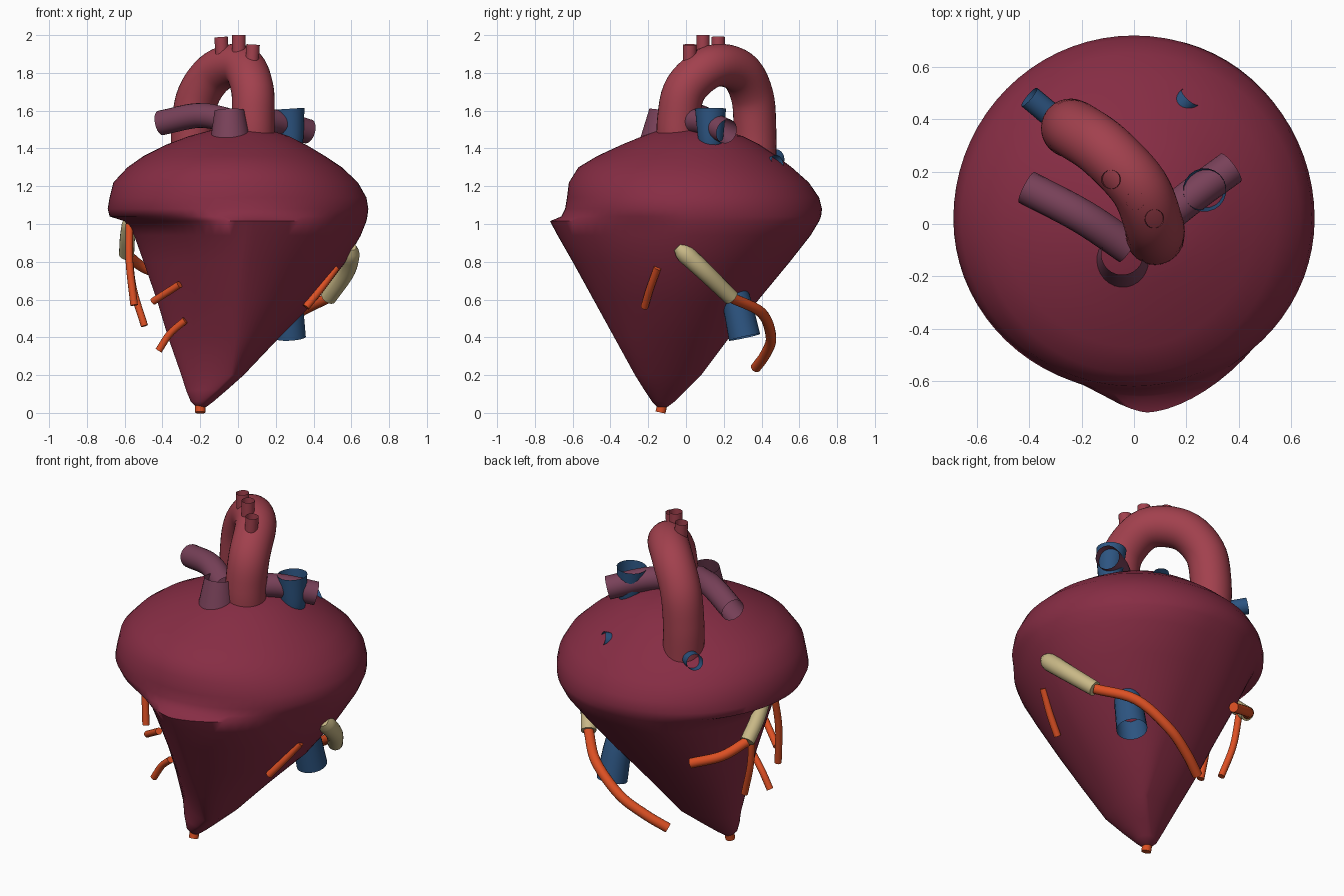
import bpy, bmesh, math
from mathutils import Vector


def material(name, rgb):
    m = bpy.data.materials.new(name)
    m.diffuse_color = (*rgb, 1)
    return m


MUSCLE = material("muscle", (0.24, 0.026, 0.058))
AORTA = material("aorta_red", (0.36, 0.052, 0.075))
PURPLE = material("pulmonary_purple", (0.19, 0.053, 0.1))
BLUE = material("vein_blue", (0.026, 0.09, 0.22))
ORANGE = material("coronary_orange", (0.72, 0.08, 0.017))
CREAM = material("graft_cream", (0.58, 0.48, 0.24))


def finish(name, bm, mat, angle=40):
    me = bpy.data.meshes.new(name)
    bmesh.ops.recalc_face_normals(bm, faces=bm.faces[:])
    bm.to_mesh(me)
    bm.free()
    me.materials.append(mat)
    ob = bpy.data.objects.new(name, me)
    bpy.context.collection.objects.link(ob)
    bpy.ops.object.select_all(action='DESELECT')
    ob.select_set(True)
    bpy.context.view_layer.objects.active = ob
    bpy.ops.object.shade_smooth_by_angle(angle=math.radians(angle))
    return ob


def bridge(bm, rings, caps=True):
    for a, b in zip(rings, rings[1:]):
        n = len(a)
        for i in range(n):
            bm.faces.new((a[i], a[(i + 1) % n], b[(i + 1) % n], b[i]))
    if caps:
        bm.faces.new(rings[0])
        bm.faces.new(rings[-1])


def spline(pts, t):
    i = min(int(t), len(pts) - 2)
    f = t - i
    p1, p2 = pts[i], pts[i + 1]
    p0 = pts[i - 1] if i else p1 * 2 - p2
    p3 = pts[i + 2] if i + 2 < len(pts) else p2 * 2 - p1
    return 0.5 * (2 * p1 + (p2 - p0) * f + (2 * p0 - 5 * p1 + 4 * p2 - p3) * f * f
                  + (3 * p1 - p0 - 3 * p2 + p3) * f ** 3)


def tube(name, pts, radius, mat, end_radius=None, caps=True, sides=20, round_start=False):
    pts = [Vector(p) for p in pts]
    n = 1 if len(pts) == 2 else (len(pts) - 1) * 6
    path = [spline(pts, (len(pts) - 1) * k / n) for k in range(n + 1)]
    bm = bmesh.new()
    rings, up = [], None
    for k, p in enumerate(path):
        d = (path[min(k + 1, n)] - path[max(k - 1, 0)]).normalized()
        if up is None:
            up = d.orthogonal()
        up = (up - d * up.dot(d)).normalized()
        side = d.cross(up)
        r = radius + ((end_radius or radius) - radius) * k / n
        if round_start and k < 2:
            r *= (0.5, 0.85)[k]
        rings.append([bm.verts.new(p + r * (up * math.cos(a) + side * math.sin(a)))
                      for a in (2 * math.pi * j / sides for j in range(sides))])
    bridge(bm, rings, caps)
    return finish(name, bm, mat)


# heart muscle sections: z, xmin, xmax, ymin, ymax, x0, y0
# and exponents for the front-left, front-right and back-left quarters
SECTIONS = [
    (0.03, -0.22, -0.17, -0.15, -0.10, -0.195, -0.125),
    (0.06, -0.25, -0.13, -0.18, -0.06, -0.18, -0.12),
    (0.12, -0.275, -0.06, -0.22, 0.00, -0.11, -0.11),
    (0.20, -0.30, 0.03, -0.27, 0.08, -0.03, -0.09),
    (0.40, -0.37, 0.22, -0.38, 0.23, 0.00, -0.05),
    (0.60, -0.43, 0.42, -0.49, 0.385, 0.01, -0.02),
    (0.80, -0.50, 0.57, -0.60, 0.55, 0.03, 0.0),
    (0.94, -0.55, 0.65, -0.68, 0.66, 0.05, 0.02),
    (1.015, -0.60, 0.68, -0.72, 0.705, 0.05, 0.02),
    (1.04, -0.68, 0.685, -0.66, 0.715, 0.03, 0.02),
    (1.08, -0.69, 0.69, -0.64, 0.72, 0.0, 0.02),
    (1.14, -0.68, 0.68, -0.63, 0.705, 0.0, 0.02),
    (1.22, -0.66, 0.635, -0.62, 0.65, 0.0, 0.02),
    (1.30, -0.585, 0.55, -0.57, 0.56, 0.0, 0.02),
    (1.36, -0.50, 0.46, -0.47, 0.48, 0.0, 0.02),
    (1.42, -0.38, 0.36, -0.34, 0.39, 0.0, 0.02),
    (1.465, -0.26, 0.27, -0.23, 0.30, 0.02, 0.03),
    (1.497, -0.14, 0.17, -0.14, 0.19, 0.02, 0.03),
    (1.512, -0.05, 0.08, -0.05, 0.10, 0.02, 0.03),
]
EXPONENTS = {0.06: (1.8, 2, 2), 0.12: (1.5, 2, 2.2), 0.20: (1.35, 1.9, 2.5),
             0.40: (1.35, 1.85, 2.8), 0.60: (1.35, 1.8, 2.8), 0.80: (1.38, 1.75, 2.7),
             0.94: (1.42, 1.7, 2.5), 1.015: (1.5, 1.65, 2.3), 1.04: (1.85, 1.85, 2.1)}
bm = bmesh.new()
rings = []
for z, xa, xb, ya, yb, x0, y0 in SECTIONS:
    fl, fr, bl = EXPONENTS.get(z, (2, 2, 2))
    ring = []
    for i in range(72):
        a = 2 * math.pi * i / 72
        c, s = math.cos(a), math.sin(a)
        e = (fl if c < 0 else fr) if s < 0 else (bl if c < 0 else 2)
        x = math.copysign(abs(c) ** (2 / e), c) * (xb - x0 if c > 0 else x0 - xa)
        y = math.copysign(abs(s) ** (2 / e), s) * (yb - y0 if s > 0 else y0 - ya)
        ring.append(bm.verts.new((x0 + x, y0 + y, z)))
    rings.append(ring)
bridge(bm, rings)
finish("heart_muscle", bm, MUSCLE, 60)

# aorta and its three branches
tube("aorta", [(0.08, -0.04, 1.38), (0.08, -0.04, 1.55), (0.075, 0.0, 1.72), (0.02, 0.14, 1.835),
               (-0.11, 0.28, 1.81), (-0.21, 0.35, 1.68), (-0.24, 0.365, 1.5), (-0.24, 0.365, 1.3)],
     0.113, AORTA, sides=32, caps=False)
for i, (x, y, z) in enumerate([(-0.09, 0.17, 1.99), (0.005, 0.09, 2.0), (0.08, 0.02, 1.95)]):
    tube(f"aortic_branch_{i + 1}", [(x * 0.9, y, z - 0.13), (x, y, z)], 0.036, AORTA, caps=False)

# pulmonary trunk and arteries
tube("pulmonary_trunk", [(-0.04, -0.14, 1.42), (-0.045, -0.115, 1.6)], 0.11, PURPLE, 0.08,
     sides=28, caps=False)
tube("pulmonary_artery_left", [(-0.02, -0.09, 1.54), (-0.2, 0.03, 1.575), (-0.41, 0.14, 1.535)],
     0.066, PURPLE, caps=False)
tube("pulmonary_artery_right", [(0.03, -0.05, 1.54), (0.2, 0.09, 1.54), (0.37, 0.215, 1.49)],
     0.066, PURPLE, caps=False)

# open-ended veins
tube("upper_vein", [(0.28, 0.13, 1.38), (0.28, 0.13, 1.45), (0.27, 0.13, 1.61)],
     0.05, BLUE, 0.083, caps=False)
tube("lower_vein", [(0.25, 0.23, 0.7), (0.265, 0.27, 0.58), (0.275, 0.31, 0.4)],
     0.07, BLUE, 0.085, caps=False)
tube("pulmonary_vein_left", [(-0.25, 0.36, 1.31), (-0.40, 0.485, 1.35)], 0.046, BLUE, caps=False)
tube("pulmonary_vein_right", [(0.1, 0.36, 1.27), (0.215, 0.485, 1.325)], 0.044, BLUE, caps=False)

# coronary arteries, with cream root pieces
tube("right_coronary_root", [(0.60, -0.045, 0.88), (0.575, 0.09, 0.755), (0.48, 0.24, 0.61)],
     0.052, CREAM, 0.042, round_start=True)
tube("left_coronary_root", [(-0.57, 0.07, 1.03), (-0.585, 0.16, 0.93), (-0.59, 0.26, 0.84)],
     0.04, CREAM, round_start=True)
ARTERIES = {
    "right_coronary": (0.028, [(0.48, 0.24, 0.61), (0.32, 0.40, 0.53), (0.13, 0.45, 0.40),
                               (-0.02, 0.42, 0.31), (-0.14, 0.37, 0.24)]),
    "right_marginal": (0.02, [(0.52, -0.15, 0.77), (0.44, -0.19, 0.66), (0.36, -0.22, 0.56)]),
    "circumflex": (0.028, [(-0.59, 0.26, 0.84), (-0.50, 0.37, 0.77), (-0.34, 0.44, 0.71)]),
    "front_descending": (0.02, [(-0.575, -0.02, 1.0), (-0.575, -0.06, 0.8), (-0.55, -0.09, 0.57)]),
    "left_marginal": (0.019, [(-0.58, 0.2, 0.86), (-0.555, 0.18, 0.66), (-0.495, 0.15, 0.46)]),
    "diagonal_upper": (0.019, [(-0.45, -0.22, 0.59), (-0.31, -0.31, 0.68)]),
    "diagonal_lower": (0.019, [(-0.42, -0.2, 0.33), (-0.36, -0.21, 0.42), (-0.28, -0.24, 0.49)]),
    "apex_artery": (0.027, [(-0.2, -0.12, 0.07), (-0.2, -0.135, 0.002)]),
}
for name, (r, pts) in ARTERIES.items():
    tube(name, pts, r, ORANGE, sides=14)
